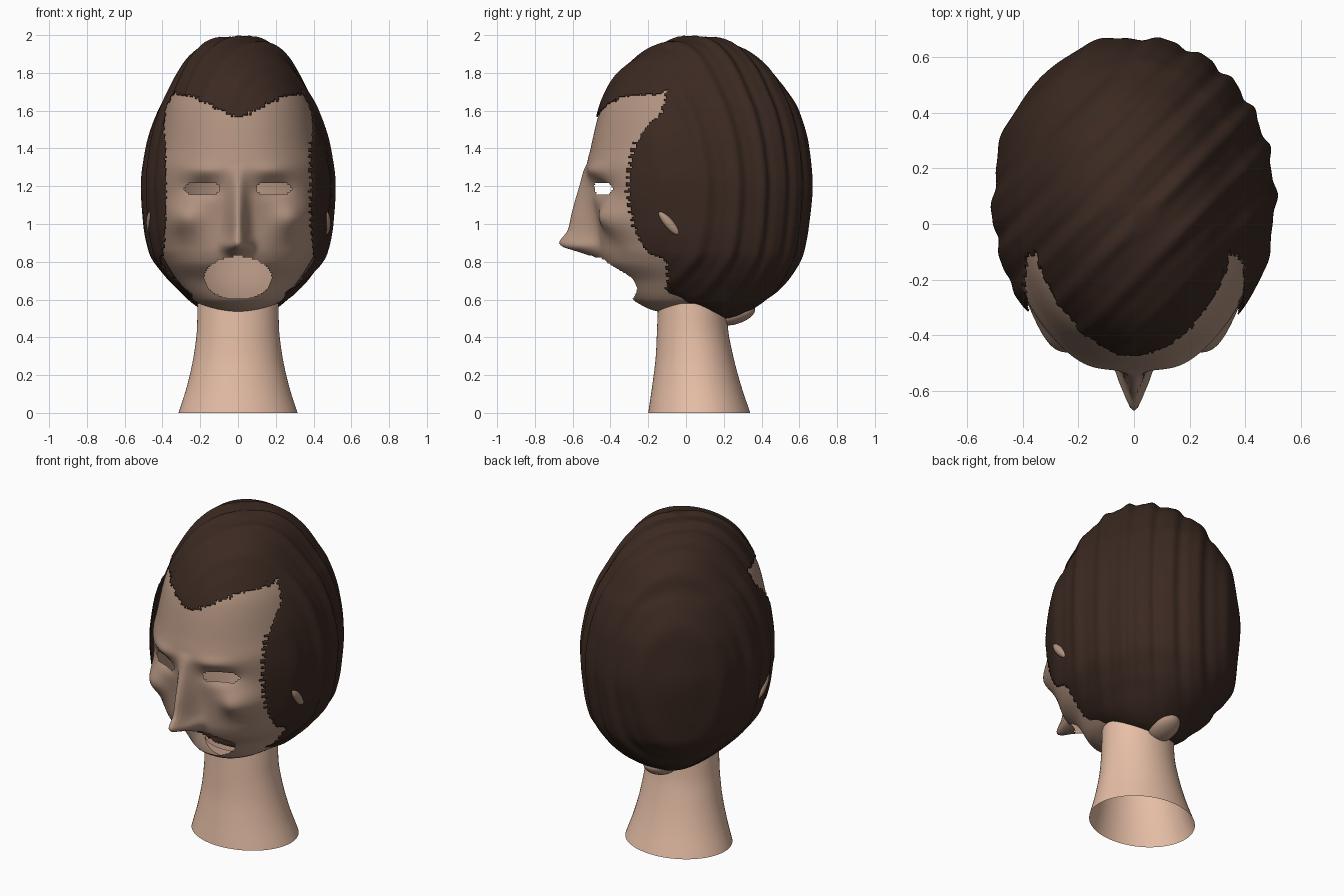
import bpy, math
from mathutils import Vector

if "Cube" in bpy.data.objects:
    bpy.data.objects.remove(bpy.data.objects["Cube"])


def material(name, rgb):
    m = bpy.data.materials.new(name)
    m.diffuse_color = (*rgb, 1)
    m.use_nodes = True
    m.node_tree.nodes["Principled BSDF"].inputs["Base Color"].default_value = m.diffuse_color
    return m


NECK_SKIN = material("neck_skin", (0.80, 0.52, 0.385))
FACE_SKIN = material("face_skin", (0.44, 0.29, 0.215))
HAIR = material("hair_brown", (0.043, 0.022, 0.015))


def interp(rows, z, col=1):
    """Monotone cubic interpolation of one column of a profile table."""
    if z <= rows[0][0]:
        return rows[0][col]
    if z >= rows[-1][0]:
        return rows[-1][col]
    n = len(rows)
    d = [(rows[i + 1][col] - rows[i][col]) / (rows[i + 1][0] - rows[i][0]) for i in range(n - 1)]

    def slope(i):
        if i == 0:
            return d[0]
        if i == n - 1:
            return d[-1]
        a, b = d[i - 1], d[i]
        return 0 if a * b <= 0 else 2 * a * b / (a + b)
    i = next(k for k in range(n - 1) if rows[k + 1][0] >= z)
    h = rows[i + 1][0] - rows[i][0]
    t = (z - rows[i][0]) / h
    return (rows[i][col] * (2 * t**3 - 3 * t**2 + 1) + h * slope(i) * (t**3 - 2 * t**2 + t)
            + rows[i + 1][col] * (3 * t**2 - 2 * t**3) + h * slope(i + 1) * (t**3 - t**2))


def slices(name, rows, mat, around, up, front_n, back_n, deform=None, hole=None, cap=True):
    """Stack rounded slices (z, front, back, half width), reshape, then drop faces in the holes."""
    verts, faces = [], []
    z0, z1 = rows[0][0], rows[-1][0]
    for j in range(up + 1):
        t = j / up
        t = 0.6 * t + 0.4 * (0.5 - 0.5 * math.cos(math.pi * t))
        z = z0 + (z1 - z0) * t
        f, b, w = (interp(rows, z, c) for c in (1, 2, 3))
        cy, ry = (f + b) / 2, (b - f) / 2
        for i in range(around):
            a = 2 * math.pi * i / around
            c, s = math.cos(a), math.sin(a)
            n = front_n if s < 0 else back_n
            r = (abs(c)**n + abs(s)**n) ** (-1 / n)
            p = Vector((w * r * c, cy + ry * r * s, z))
            verts.append(deform(p, cy) if deform else p)
    for j in range(up):
        for i in range(around):
            k = (i + 1) % around
            q = [j * around + i, j * around + k, (j + 1) * around + k, (j + 1) * around + i]
            mid = sum((verts[v] for v in q), Vector()) / 4
            if not (hole and hole(mid)):
                faces.append(q)
    if cap:
        faces.append(list(range(around))[::-1])
        faces.append([up * around + i for i in range(around)])
    me = bpy.data.meshes.new(name)
    me.from_pydata(verts, [], faces)
    me.materials.append(mat)
    me.polygons.foreach_set("use_smooth", [True] * len(faces))
    ob = bpy.data.objects.new(name, me)
    bpy.context.collection.objects.link(ob)
    return ob


# Neck: flared open tube
slices("neck", [(0, -.2, .34, .315), (.15, -.178, .29, .268), (.3, -.16, .25, .235),
                (.45, -.153, .222, .217), (.58, -.148, .215, .214)],
       NECK_SKIN, 64, 20, 2, 2, cap=False)

# Head with modelled face, open eyes and open mouth
head_rows = [(.53, -.12, .02, .03), (.545, -.18, .15, .12), (.57, -.235, .27, .19), (.6, -.28, .35, .235),
             (.7, -.335, .48, .32), (.8, -.44, .54, .385), (.87, -.465, .57, .42), (1.0, -.475, .6, .45),
             (1.2, -.51, .62, .46), (1.3, -.525, .61, .452), (1.4, -.505, .59, .432), (1.6, -.455, .51, .388),
             (1.7, -.4, .45, .348), (1.8, -.3, .35, .26), (1.9, -.12, .2, .13), (1.93, .03, .06, .02)]
nose = [(.8, 0), (.83, .05), (.86, .13), (.88, .188), (.9, .203), (.92, .192), (.96, .158), (1.05, .125),
        (1.2, .055), (1.32, 0)]
bumps = [(.19, 1.19, .085, .045, .045), (.18, 1.285, .1, .035, -.018), (.3, 1.03, .1, .085, -.08),
         (.25, .86, .08, .06, .01), (.055, .885, .028, .03, -.04)]


def face_shape(p, cy):
    front = min(1, max(0, (cy - p.y) / 0.25))
    low = min(1, max(0, (1.15 - p.z) / 0.3))
    dy = -interp(nose, p.z) * math.exp(-(p.x / (0.045 + 0.007 * low)) ** 2)
    for x, z, sx, sz, d in bumps:
        dy += d * math.exp(-((abs(p.x) - x) / sx) ** 2 - ((p.z - z) / sz) ** 2)
    return p + Vector((0, dy * front, 0))


def face_holes(p):
    if p.y > 0:
        return False
    eye = (abs(abs(p.x) - .19) / .092) ** 2.5 + (abs(p.z - 1.187) / .036) ** 2.5
    mouth = (p.x / .178) ** 2 + ((p.z - .715) / .113) ** 2
    return mouth < 1 or eye < 1


slices("head", head_rows, FACE_SKIN, 200, 140, 2.1, 2.0, face_shape, face_holes)

# Hair: rippled shell with a peaked hairline and sideburns
hair_rows = [(.49, .19, .23, .03), (.52, .08, .3, .14), (.58, -.1, .4, .24), (.65, -.3, .49, .315),
             (.72, -.38, .55, .38), (.85, -.46, .62, .465), (1.0, -.5, .65, .495), (1.2, -.525, .67, .507),
             (1.4, -.515, .65, .482), (1.6, -.467, .59, .42), (1.7, -.425, .53, .37), (1.8, -.36, .46, .315),
             (1.88, -.27, .37, .262), (1.95, -.15, .26, .185), (1.98, -.06, .17, .11), (1.993, .03, .08, .02)]
peak = [(0, 1.565), (.1, 1.605), (.2, 1.66), (.3, 1.69), (.35, 1.7)]
side = [(.57, -.095), (.8, -.1), (.84, -.18), (.9, -.24), (1.0, -.28), (1.2, -.31), (1.4, -.28),
        (1.5, -.22), (1.6, -.13), (1.7, -.1)]


def ripple(p, cy):
    u = (p.x - p.y) / math.sqrt(2)
    s = math.sin(2 * math.pi * u / 0.145 + 1.2 * math.sin(5 * u) + 0.5 * p.z)
    s += 0.35 * math.sin(2 * math.pi * u / 0.07 + 1)
    amp = 0.008 * min(1, max(0, (p.z - 0.5) / 0.3)) * min(1, max(0.5, 1 + p.y * 3))
    return p + (p - Vector((0, .08, 1.2))).normalized() * amp * s


def hairline(p):
    jag = 0.007 * math.sin(p.z * 170) + 0.006 * math.sin(p.x * 260)
    return p.z < interp(peak, abs(p.x)) + jag and p.y < interp(side, p.z) + jag


hair = slices("hair", hair_rows, HAIR, 300, 170, 2.0, 2.1, ripple, hairline)
shell = hair.modifiers.new("thickness", "SOLIDIFY")
shell.thickness, shell.offset = 0.006, -1


# Ear edges showing through the hair, and the nape below it
def blob(name, loc, scale, tilt):
    bpy.ops.mesh.primitive_uv_sphere_add(segments=32, ring_count=16, location=loc, rotation=(tilt, 0, 0))
    ob = bpy.context.object
    ob.name = name
    ob.scale = scale
    ob.data.materials.append(FACE_SKIN)
    bpy.ops.object.shade_smooth()


blob("ear_right", (.466, -.09, 1.005), (.024, .026, .08), .7)
blob("ear_left", (-.462, -.09, 1.005), (.024, .026, .08), .7)
blob("nape", (0, .26, .52), (.08, .11, .05), .3)
